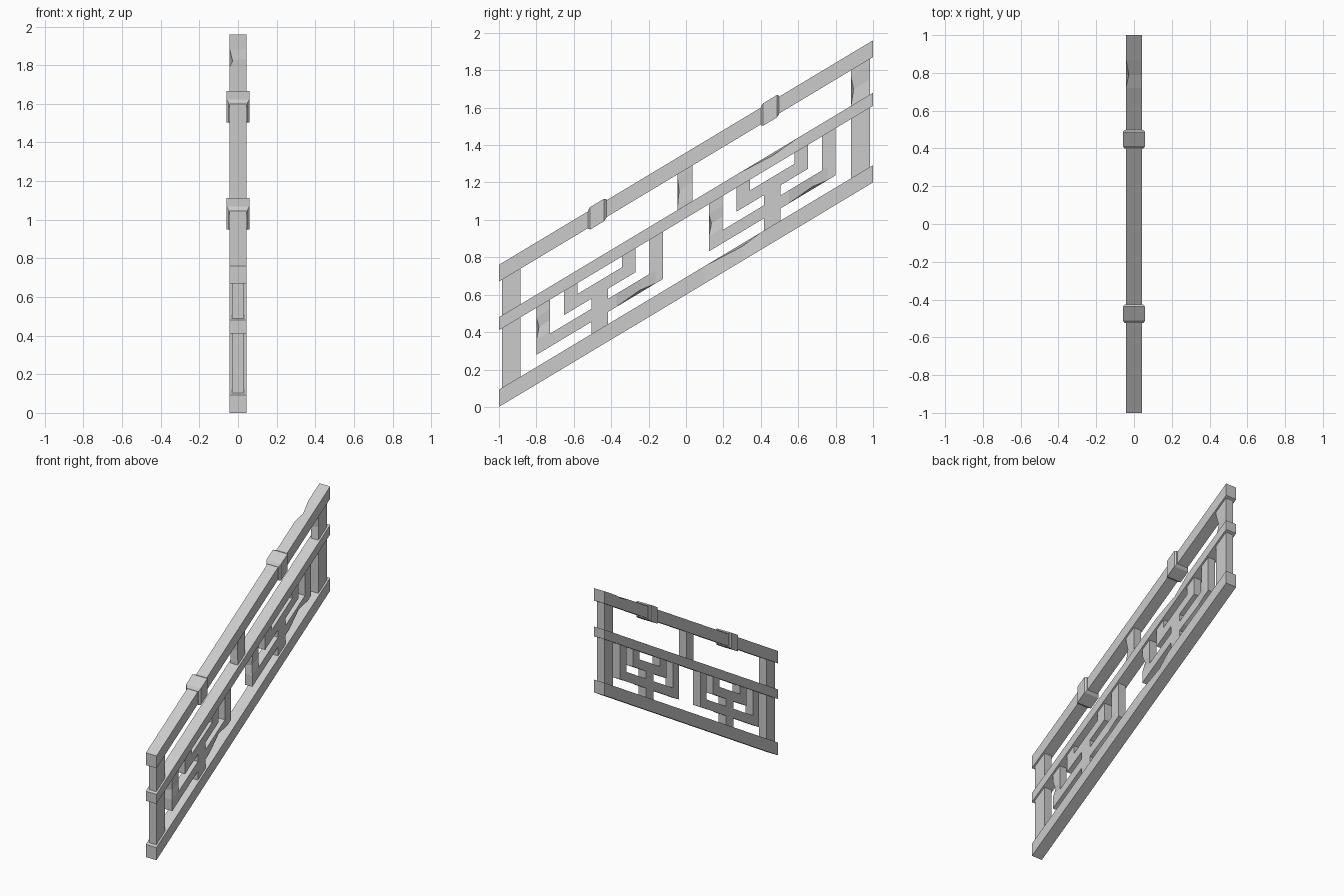
import bpy
import bmesh

cube = bpy.data.objects.get("Cube")
if cube:
    bpy.data.objects.remove(cube)

SLOPE = 0.6       # rise of the stair per unit of run
RAIL_X = 0.043    # half thickness of the rails
BAR_X = 0.03      # half thickness of posts and lattice

grey = bpy.data.materials.new("plain grey")
grey.use_nodes = True
grey.diffuse_color = (0.6, 0.6, 0.6, 1)
grey.node_tree.nodes["Principled BSDF"].inputs["Base Color"].default_value = (0.6, 0.6, 0.6, 1)


def loft(name, rings):
    """Skin rings of (x, y, height) points, then shear them up the slope."""
    bm = bmesh.new()
    loops = [[bm.verts.new((x, y, h + SLOPE * (y + 1))) for x, y, h in ring] for ring in rings]
    for a, b in zip(loops, loops[1:]):
        for i in range(4):
            j = (i + 1) % 4
            bm.faces.new((a[i], a[j], b[j], b[i]))
    bm.faces.new(loops[0][::-1])
    bm.faces.new(loops[-1])
    bmesh.ops.recalc_face_normals(bm, faces=bm.faces)
    mesh = bpy.data.meshes.new(name)
    bm.to_mesh(mesh)
    bm.free()
    mesh.materials.append(grey)
    obj = bpy.data.objects.new(name, mesh)
    bpy.context.collection.objects.link(obj)
    return obj


def bar(name, half, y, h, along="y", chip=None):
    """Beam along y or upright. chip = (corner, start, middle, end, dx, d_side)."""
    run, side = (y, h) if along == "y" else (h, y)
    stations = sorted(set(run) | set(chip[1:4] if chip else ()))
    rings = []
    for t in stations:
        pts = [[-half, side[0]], [half, side[0]], [half, side[1]], [-half, side[1]]]
        if chip and t == chip[2]:
            pts[chip[0]][0] += chip[4]
            pts[chip[0]][1] += chip[5]
        rings.append([(x, t, s) if along == "y" else (x, s, t) for x, s in pts])
    return loft(name, rings)


# Three sloping rails with worn edges
bar("bottom_rail", RAIL_X, (-1, 1), (0, 0.093), chip=(2, 0.1, 0.3, 0.4, -0.01, -0.015))
bar("middle_rail", RAIL_X, (-1, 1), (0.41, 0.48), chip=(2, 0.28, 0.46, 0.6, -0.01, -0.014))
bar("top_rail", RAIL_X, (-1, 1), (0.67, 0.76), chip=(3, 0.72, 0.79, 0.87, 0.015, -0.01))

# Posts
bar("lower_post", BAR_X, (-0.984, -0.885), (0.05, 0.7), "z")
bar("upper_post", BAR_X, (0.882, 0.984), (0.05, 0.7), "z", chip=(1, 0.48, 0.56, 0.64, -0.01, 0.014))
bar("middle_post", BAR_X, (-0.045, 0.035), (0.45, 0.7), "z", chip=(1, 0.5, 0.58, 0.65, -0.008, 0.008))


def bracket(name, centre, reach, low, worn):
    """U-shaped lattice piece hanging from the middle rail."""
    w = 0.072
    a, b = centre - reach, centre + reach
    wear = (1, b - 0.25, b - 0.12, b - 0.04, -0.015, 0.014) if worn else None
    side_wear = (1, 0.2 + low / 4, 0.3, 0.36, -0.012, 0.014) if worn else None
    bar(name + "_base", BAR_X, (a, b), (low, low + 0.07), chip=wear)
    bar(name + "_lower_arm", BAR_X, (a, a + w), (low + 0.07, 0.45), "z", chip=side_wear)
    bar(name + "_upper_arm", BAR_X, (b - w, b), (low + 0.07, 0.45), "z")


# Two lattice panels, each with nested brackets on a short stem
for label, c in (("lower", -0.461), ("upper", 0.461)):
    bracket(label + "_outer_bracket", c, 0.339, 0.158, True)
    bracket(label + "_inner_bracket", c, 0.192, 0.282, False)
    bar(label + "_stem_foot", BAR_X, (c - 0.043, c + 0.043), (0.05, 0.158), "z")
    bar(label + "_stem_neck", BAR_X, (c - 0.043, c + 0.043), (0.228, 0.282), "z")

# Chamfered collars around the top rail
for label, c in (("lower", -0.475), ("upper", 0.449)):
    rings = []
    for t, inset in ((-0.049, 0.01), (-0.037, 0), (0.037, 0), (0.049, 0.01)):
        x, lo, hi = 0.059 - inset, 0.656 + inset, 0.776 - inset
        rings.append([(-x, c + t, lo), (x, c + t, lo), (x, c + t, hi), (-x, c + t, hi)])
    loft(label + "_collar", rings)
